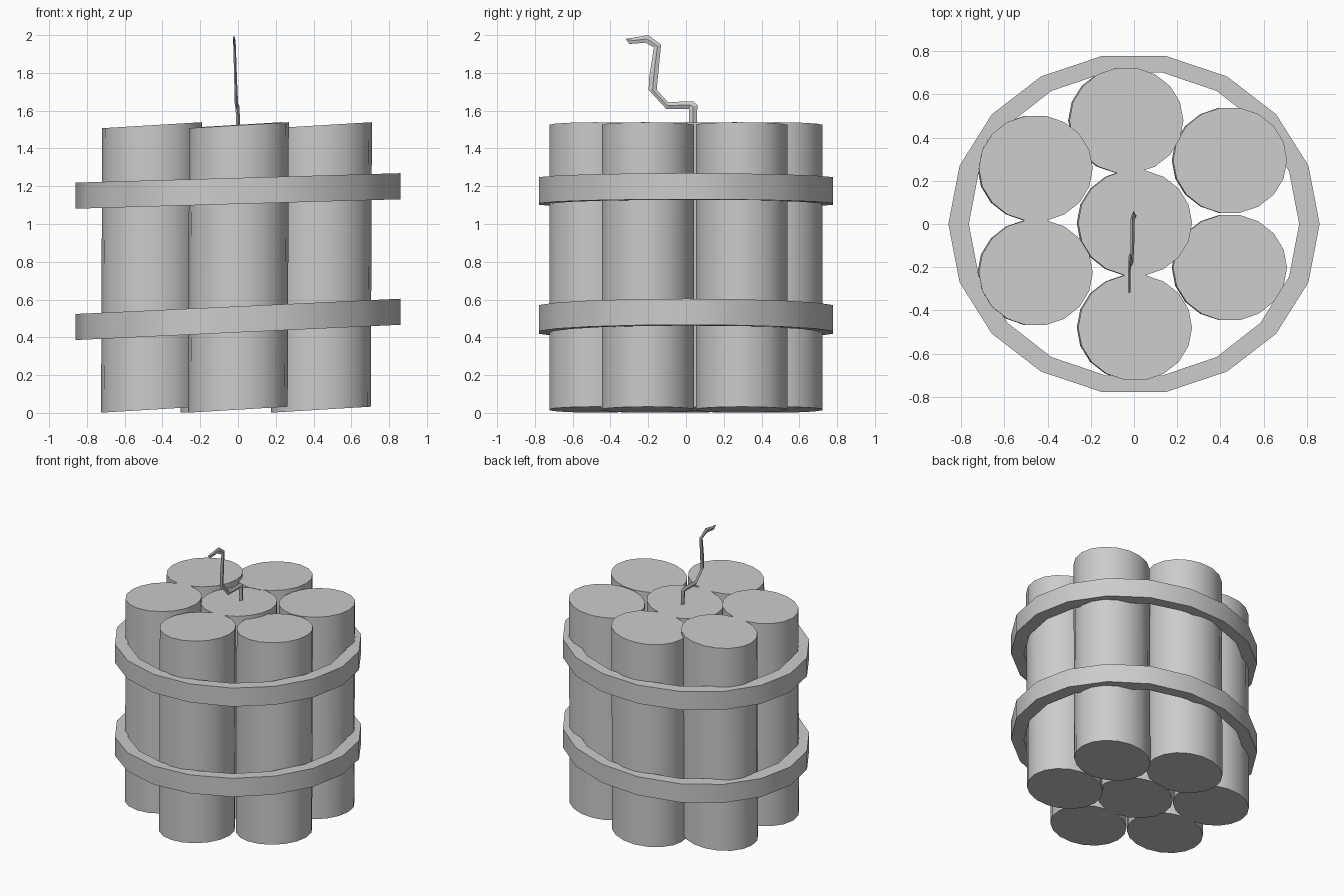
import bpy, bmesh, math
from mathutils import Vector

if "Cube" in bpy.data.objects:
    bpy.data.objects.remove(bpy.data.objects["Cube"])

SIDES = 18


def finish(name, verts, faces, smooth=True):
    mesh = bpy.data.meshes.new(name)
    mesh.from_pydata(verts, [], faces)
    bm = bmesh.new()
    bm.from_mesh(mesh)
    bmesh.ops.recalc_face_normals(bm, faces=bm.faces)
    bm.to_mesh(mesh)
    bm.free()
    obj = bpy.data.objects.new(name, mesh)
    bpy.context.collection.objects.link(obj)
    if smooth:
        bpy.ops.object.select_all(action='DESELECT')
        obj.select_set(True)
        bpy.context.view_layer.objects.active = obj
        bpy.ops.object.shade_smooth_by_angle(angle=math.radians(35))
    return obj


def loop(cx, cy, rx, ry, z, slope):
    """Ellipse whose height rises along x."""
    pts = []
    for i in range(SIDES):
        a = 2 * math.pi * i / SIDES
        x = rx * math.cos(a)
        pts.append((cx + x, cy + ry * math.sin(a), z + slope * x))
    return pts


def bridge(a, b):
    """Quads joining loop number a to loop number b."""
    return [(a * SIDES + i, a * SIDES + (i + 1) % SIDES,
             b * SIDES + (i + 1) % SIDES, b * SIDES + i) for i in range(SIDES)]


# Seven slightly leaning sticks
centres = [(0.005, 0.005), (-0.035, 0.48), (0.445, 0.295), (0.445, -0.202),
           (0.005, -0.48), (-0.455, -0.225), (-0.455, 0.258)]
for n, (x, y) in enumerate(centres):
    verts = (loop(x - 0.006, y, 0.264, 0.247, 0.017, 0.06)
             + loop(x, y, 0.264, 0.247, 1.523, 0.06))
    caps = [tuple(range(SIDES)), tuple(range(SIDES, 2 * SIDES))]
    finish(f"stick_{n + 1}", verts, bridge(0, 1) + caps)

# Two tilted binding bands
for name, z, slope in (("lower_band", 0.495, 0.047), ("upper_band", 1.175, 0.029)):
    verts = []
    for rx, ry, dz in ((0.86, 0.79, -0.069), (0.86, 0.79, 0.069),
                       (0.765, 0.712, 0.069), (0.765, 0.712, -0.069)):
        verts += loop(0, 0, rx, ry, z + dz, slope)
    finish(name, verts, bridge(0, 1) + bridge(1, 2) + bridge(2, 3) + bridge(3, 0))

# Crooked flat fuse: paired left and right edges in the y-z plane, with x
edges = [((0.017, 1.52), (0.058, 1.52), 0.0),
         ((0.015, 1.61), (0.060, 1.63), -0.002),
         ((0.012, 1.61), (0.035, 1.65), -0.006),
         ((-0.105, 1.61), (-0.095, 1.645), -0.008),
         ((-0.198, 1.71), (-0.155, 1.71), -0.011),
         ((-0.195, 1.775), (-0.150, 1.765), -0.013),
         ((-0.170, 1.935), (-0.132, 1.95), -0.018),
         ((-0.215, 1.96), (-0.200, 2.0), -0.021),
         ((-0.300, 1.953), (-0.255, 1.99), -0.022),
         ((-0.315, 1.975), (-0.320, 1.98), -0.022)]
verts, faces = [], []
for k, (p, q, x) in enumerate(edges):
    h = 0.011 - 0.0007 * k
    mid = (Vector(p) + Vector(q)) / 2
    verts += [(x, *p), (x + h, *mid), (x, *q), (x - h, *mid)]
    if k:
        b = 4 * k
        faces += [(b - 4 + i, b - 4 + (i + 1) % 4, b + (i + 1) % 4, b + i)
                  for i in range(4)]
faces += [(0, 1, 2, 3), tuple(range(len(verts) - 4, len(verts)))]
finish("fuse", verts, faces, smooth=False)
